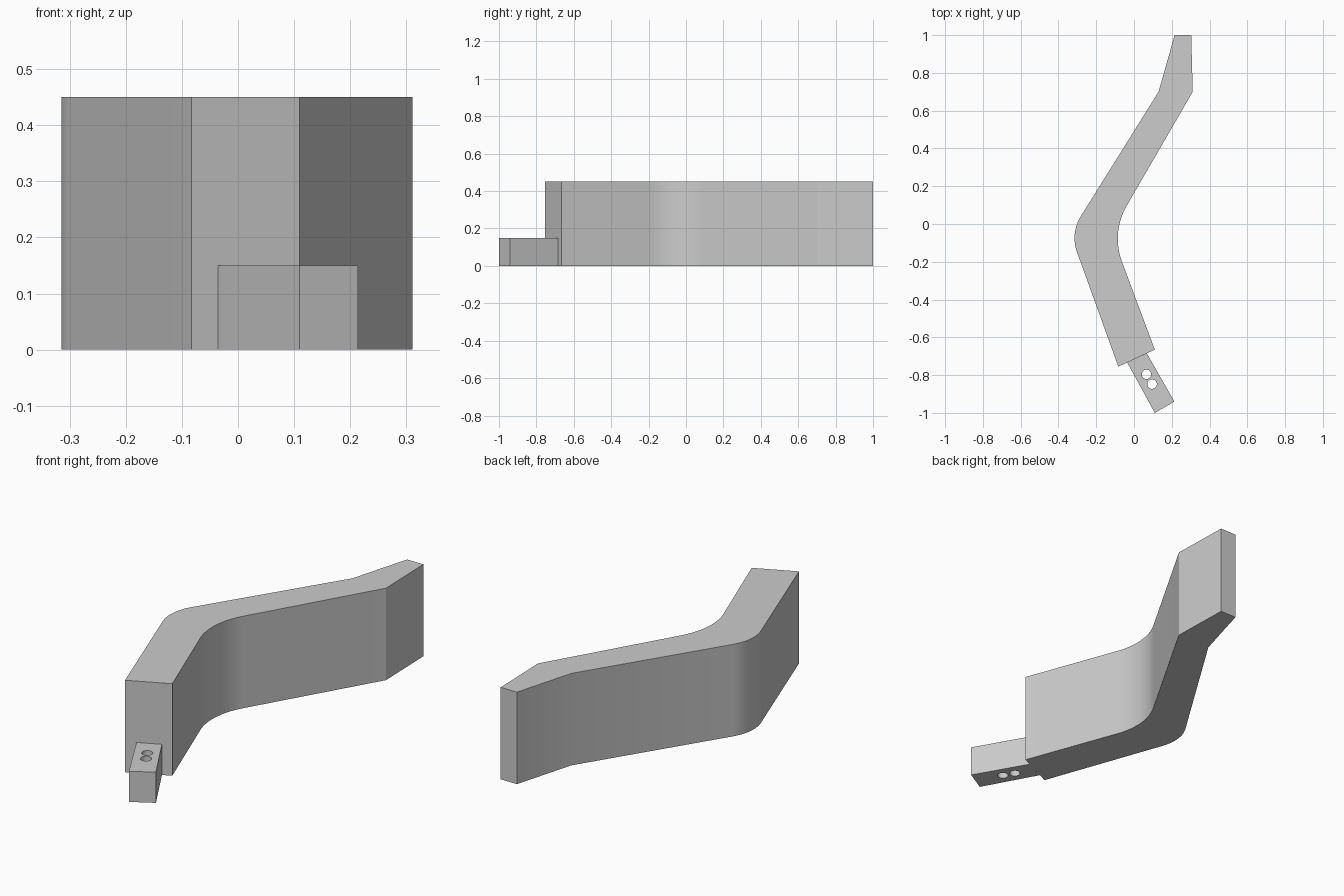
import bpy, bmesh, math
from mathutils import Vector

cube = bpy.data.objects.get("Cube")
if cube:
    bpy.data.objects.remove(cube, do_unlink=True)

grey = bpy.data.materials.new("plain grey")
grey.use_nodes = True
colour = (0.604, 0.604, 0.604, 1)
grey.diffuse_color = colour
grey.node_tree.nodes["Principled BSDF"].inputs["Base Color"].default_value = colour


def fillet(before, corner, after, radius, steps=16):
    """Points of a tangent arc that rounds a corner."""
    b, c, a = Vector(before), Vector(corner), Vector(after)
    u, v = (b - c).normalized(), (a - c).normalized()
    half = u.angle(v) / 2
    centre = c + (u + v).normalized() * radius / math.sin(half)
    start = (c + u * radius / math.tan(half) - centre).normalized()
    end = (c + v * radius / math.tan(half) - centre).normalized()
    return [tuple(centre + start.slerp(end, i / steps).normalized() * radius)
            for i in range(steps + 1)]


def circle(x, y, radius, steps=32):
    angles = [math.tau * i / steps for i in range(steps)]
    return [(x + radius * math.cos(t), y + radius * math.sin(t)) for t in angles]


def extruded(name, loops, height):
    """Solid from an outer outline and optional hole outlines."""
    bm = bmesh.new()
    for loop in loops:
        verts = [bm.verts.new((x, y, 0)) for x, y in loop]
        for i, v in enumerate(verts):
            bm.edges.new((v, verts[i - 1]))
    bmesh.ops.triangle_fill(bm, edges=bm.edges[:], use_beauty=True)
    top = bmesh.ops.extrude_face_region(bm, geom=bm.faces[:], use_keep_orig=True)
    moved = [g for g in top["geom"] if isinstance(g, bmesh.types.BMVert)]
    bmesh.ops.translate(bm, verts=moved, vec=(0, 0, height))
    bmesh.ops.recalc_face_normals(bm, faces=bm.faces[:])
    mesh = bpy.data.meshes.new(name)
    bm.to_mesh(mesh)
    bm.free()
    mesh.materials.append(grey)
    obj = bpy.data.objects.new(name, mesh)
    bpy.context.collection.objects.link(obj)
    bpy.ops.object.select_all(action='DESELECT')
    obj.select_set(True)
    bpy.context.view_layer.objects.active = obj
    bpy.ops.object.shade_smooth_by_angle(angle=math.radians(30))


# Bent body: inner and outer walls with rounded bends, tapered tip
front_inner, front_outer = (0.11, -0.665), (-0.083, -0.755)
back_inner, back_outer = (0.311, 0.70), (0.13, 0.70)
inner_bend = fillet(front_inner, (-0.121, -0.046), back_inner, 0.345)
outer_bend = fillet(back_outer, (-0.338, -0.049), front_outer, 0.22)
body = [front_inner, *inner_bend, back_inner, (0.303, 1), (0.215, 1),
        back_outer, *outer_bend, front_outer]
extruded("bent_body", [body], 0.45)

# Mounting tab with two through holes
tab = [(0.068, -0.685), (-0.036, -0.733), (0.11, -1), (0.214, -0.94)]
holes = [circle(0.066, -0.796, 0.025), circle(0.096, -0.848, 0.025)]
extruded("mounting_tab", [tab, *holes], 0.15)
